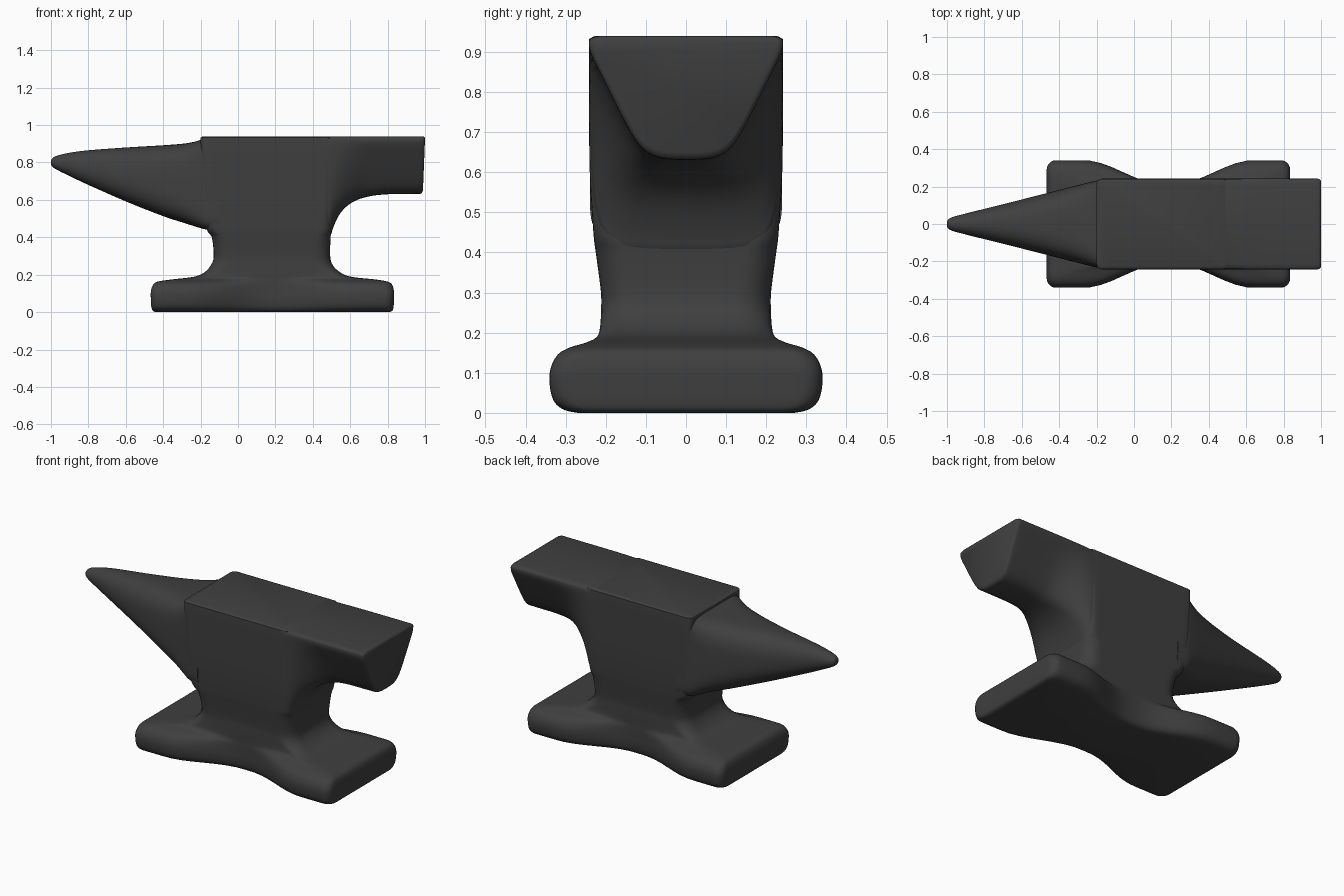
import bpy, bmesh, math

if "Cube" in bpy.data.objects:
    bpy.data.objects.remove(bpy.data.objects["Cube"])

iron = bpy.data.materials.new("dark iron")
iron.diffuse_color = (0.05, 0.05, 0.05, 1)
iron.use_nodes = True
iron.node_tree.nodes["Principled BSDF"].inputs["Base Color"].default_value = iron.diffuse_color


def smoothstep(a, b, v):
    t = max(0, min(1, (v - a) / (b - a)))
    return t * t * (3 - 2 * t)


def curve(points, n):
    """Catmull-Rom resampling of rows of numbers, n steps per span."""
    out = []
    for i in range(len(points) - 1):
        p1, p2 = points[i], points[i + 1]
        p0 = points[i - 1] if i else p1
        p3 = points[i + 2] if i + 2 < len(points) else p2
        for k in range(n):
            t = k / n
            out.append([b + .5 * t * (c - a + t * (2*a - 5*b + 4*c - d + t * (3*(b - c) + d - a)))
                        for a, b, c, d in zip(p0, p1, p2, p3)])
    return out + [list(points[-1])]


def loft(name, rings):
    """Skin closed rings of equal length and cap both ends."""
    bm = bmesh.new()
    vs = [[bm.verts.new(p) for p in r] for r in rings]
    n = len(vs[0])
    for a, b in zip(vs, vs[1:]):
        for i in range(n):
            bm.faces.new((a[i], a[(i + 1) % n], b[(i + 1) % n], b[i]))
    bm.faces.new(vs[0])
    bm.faces.new(vs[-1])
    bmesh.ops.recalc_face_normals(bm, faces=bm.faces)
    me = bpy.data.meshes.new(name)
    bm.to_mesh(me)
    bm.free()
    me.materials.append(iron)
    ob = bpy.data.objects.new(name, me)
    bpy.context.collection.objects.link(ob)
    bpy.ops.object.select_all(action='DESELECT')
    ob.select_set(True)
    bpy.context.view_layer.objects.active = ob
    bpy.ops.object.shade_smooth_by_angle(angle=math.radians(45))


def rounded_rect(hx, hy, r, k=6, side=20):
    """Rounded rectangle in unit y, with extra points along each side."""
    pts = []
    for q, (sx, sy) in enumerate(((1, 1), (-1, 1), (-1, -1), (1, -1))):
        for i in range(k + 1):
            a = math.pi / 2 * (q + i / k)
            pts.append((sx * (hx - r) + r * math.cos(a), sy * (hy - r) + r * math.sin(a)))
    out = []
    for i, (x, y) in enumerate(pts):
        out.append((x, y / hy))
        if i % (k + 1) == k:
            x2, y2 = pts[(i + 1) % len(pts)]
            out += [(x + (x2 - x) * j / side, (y + (y2 - y) * j / side) / hy) for j in range(1, side)]
    return out


# Base and waist: z, left x, right x, half width at ends, half width at waist, corner radius
levels = [(0, -.44, .81, .27, .17, .05), (.008, -.456, .826, .305, .192, .05),
          (.03, -.464, .832, .33, .206, .05), (.07, -.466, .834, .34, .212, .05),
          (.11, -.466, .834, .338, .212, .05), (.145, -.455, .825, .32, .212, .05),
          (.163, -.43, .80, .29, .212, .05), (.175, -.35, .73, .25, .212, .05),
          (.188, -.24, .61, .225, .212, .06), (.21, -.183, .55, .216, .212, .07),
          (.25, -.145, .507, .212, .212, .08), (.3, -.13, .493, .212, .212, .08),
          (.4, -.14, .495, .225, .225, .07), (.45, -.17, .5, .231, .231, .05),
          (.6, -.19, .5, .24, .24, .04), (.8, -.195, .5, .242, .242, .03),
          (.92, -.2, .5, .242, .242, .03), (.934, -.197, .5, .238, .238, .03),
          (.94, -.185, .49, .226, .226, .03)]
rings = []
for z, x0, x1, ye, yw, r in curve(levels, 3):
    cx, ring = (x0 + x1) / 2, []
    for x, y in rounded_rect((x1 - x0) / 2, ye, r):
        f = smoothstep(.05, .7, abs(x + cx - .185) / .645)
        ring.append((x + cx, y * (yw + (ye - yw) * f), z))
    rings.append(ring)
loft("base_and_body", rings)

# Horn: x, bottom z, top z, half width, squareness
horn = [(-1, .795, .807, .008, 2), (-.995, .78, .82, .022, 2), (-.97, .762, .835, .037, 2),
        (-.9, .727, .852, .056, 2.1), (-.8, .68, .865, .081, 2.2), (-.6, .592, .88, .131, 2.5),
        (-.4, .513, .892, .182, 3.2), (-.28, .474, .902, .213, 4.2), (-.21, .452, .917, .23, 6),
        (-.17, .442, .932, .237, 8), (-.1, .44, .934, .24, 10)]
rings = []
for x, z0, z1, w, n in curve(horn, 4):
    ring = []
    for i in range(64):
        a = 2 * math.pi * i / 64
        c, s = math.cos(a), math.sin(a)
        ring.append((x, w * math.copysign(abs(c) ** (2 / n), c),
                     (z0 + z1) / 2 + (z1 - z0) / 2 * math.copysign(abs(s) ** (2 / n), s)))
    rings.append(ring)
loft("horn", rings)

# Heel: depth fraction, half width at the end, half width where it joins the body
section = curve([(0, .215, .215), (.02, .236, .236), (.06, .242, .242), (.15, .236, .242),
                 (.39, .2, .241), (.71, .15, .235), (.87, .12, .22), (.95, .093, .195),
                 (.99, .06, .15), (1, .02, .06)], 3)
under = [(.44, .38), (.49, .4), (.505, .44), (.53, .5), (.56, .545), (.6, .58), (.65, .605),
         (.72, .622), (.8, .63), (.9, .631), (.985, .632)]
stations = [(x, z, 1) for x, z in curve(under, 3)] + [(.995, .637, .985), (1, .65, .95)]
rings = []
for x, zb, s in stations:
    b = 1 - smoothstep(.45, .72, x)
    top = .94 - (1 - s) * .2
    half = [(s * (e + (j - e) * b), top + (zb - top) * t) for t, e, j in section]
    lean = .012 * smoothstep(.85, 1, x)
    pts = half + [(-y, z) for y, z in reversed(half)]
    rings.append([(x - lean * (top - z) / .3, y, z) for y, z in pts])
loft("heel", rings)
